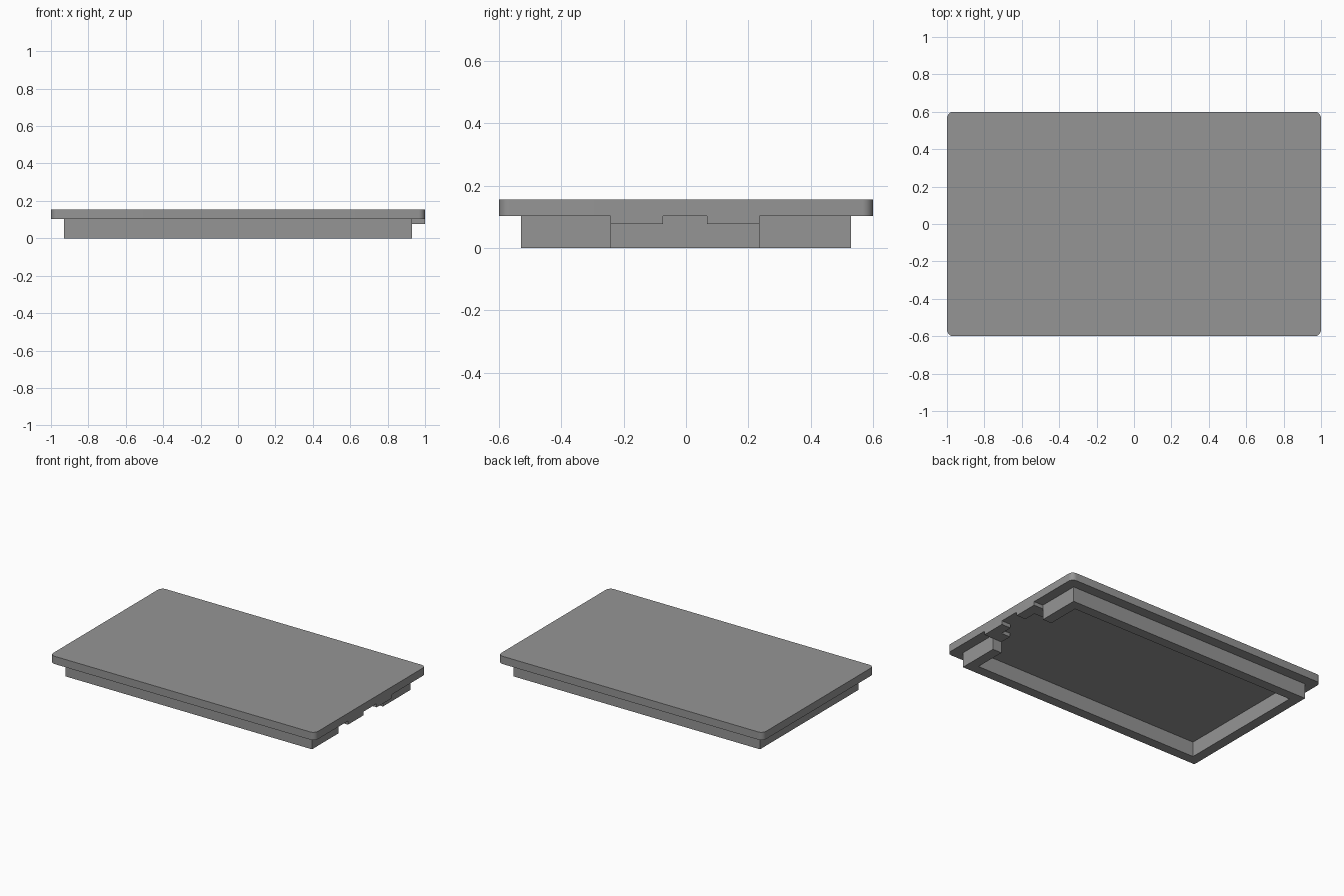
import bpy, bmesh, math

if "Cube" in bpy.data.objects:
    bpy.data.objects.remove(bpy.data.objects["Cube"])

grey = bpy.data.materials.new("mid_grey")
grey.diffuse_color = (0.30, 0.30, 0.30, 1.0)
grey.use_nodes = True
grey.node_tree.nodes["Principled BSDF"].inputs["Base Color"].default_value = grey.diffuse_color


def prism(name, outline, z0, z1):
    """Solid extruded upwards from a counter-clockwise outline."""
    bm = bmesh.new()
    base = bm.faces.new([bm.verts.new((x, y, z0)) for x, y in outline])
    top = bmesh.ops.extrude_face_region(bm, geom=[base], use_keep_orig=True)
    verts = [g for g in top["geom"] if isinstance(g, bmesh.types.BMVert)]
    bmesh.ops.translate(bm, vec=(0, 0, z1 - z0), verts=verts)
    bmesh.ops.recalc_face_normals(bm, faces=bm.faces)
    mesh = bpy.data.meshes.new(name)
    bm.to_mesh(mesh)
    bm.free()
    mesh.materials.append(grey)
    obj = bpy.data.objects.new(name, mesh)
    bpy.context.collection.objects.link(obj)
    return obj


def rounded_rect(hx, hy, r, steps=8):
    pts = []
    for i, (sx, sy) in enumerate([(1, 1), (-1, 1), (-1, -1), (1, -1)]):
        for k in range(steps + 1):
            a = math.pi / 2 * (i + k / steps)
            pts.append((sx * (hx - r) + r * math.cos(a),
                        sy * (hy - r) + r * math.sin(a)))
    return pts


# Flat cover plate with rounded corners
plate = prism("cover_plate", rounded_rect(1.0, 0.6, 0.035), 0.102, 0.155)
bpy.context.view_layer.objects.active = plate
plate.select_set(True)
bpy.ops.object.shade_smooth_by_angle(angle=math.radians(30))

# Downward rim, open in the middle of the right side
OX, OY, IX, IY = 0.93, 0.53, 0.862, 0.462
GAP_LO, GAP_HI = -0.242, 0.235
prism("rim", [(OX, GAP_HI), (OX, OY), (-OX, OY), (-OX, -OY), (OX, -OY),
              (OX, GAP_LO), (IX, GAP_LO), (IX, -IY), (-IX, -IY),
              (-IX, IY), (IX, IY), (IX, GAP_HI)], 0.0, 0.102)

# Stepped ledges either side of the central slot
for name, outer, mid, inner in (("back_ledge", GAP_HI, 0.155, 0.068),
                                ("front_ledge", GAP_LO, -0.16, -0.074)):
    prism(name, [(IX, outer), (1.0, outer), (1.0, inner),
                 (OX, inner), (OX, mid), (IX, mid)], 0.077, 0.102)
